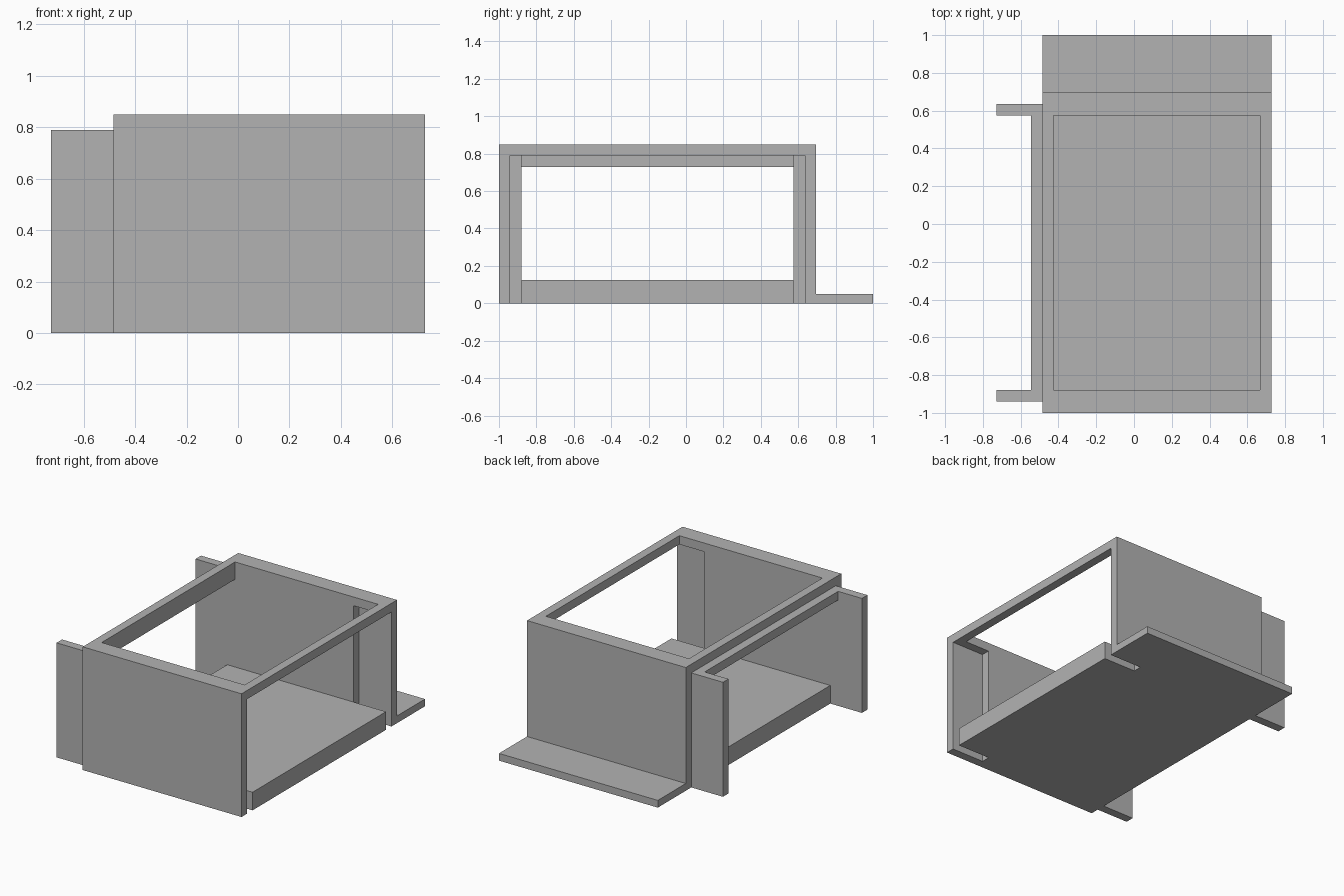
import bpy
import bmesh

if "Cube" in bpy.data.objects:
    bpy.data.objects.remove(bpy.data.objects["Cube"], do_unlink=True)

grey = bpy.data.materials.new("plain grey")
grey.use_nodes = True
colour = (0.45, 0.45, 0.45, 1)
grey.diffuse_color = colour
grey.node_tree.nodes["Principled BSDF"].inputs["Base Color"].default_value = colour

# Shared levels: end faces, wall faces, groove faces
LEFT, RIGHT = 0.727, -0.485
FRONT, BACK = -1.0, 0.695
PLY = 0.06
HEIGHT, LEDGE = 0.85, 0.79
IN_FRONT, IN_BACK = FRONT + 2 * PLY, BACK - 2 * PLY


def extrude_x(name, profile, x0, x1):
    """Extrude a closed (y, z) profile along x."""
    bm = bmesh.new()
    face = bm.faces.new([bm.verts.new((x0, y, z)) for y, z in profile])
    moved = bmesh.ops.extrude_face_region(bm, geom=[face])["geom"]
    verts = [v for v in moved if isinstance(v, bmesh.types.BMVert)]
    bmesh.ops.translate(bm, verts=verts, vec=(x1 - x0, 0, 0))
    bmesh.ops.recalc_face_normals(bm, faces=bm.faces)
    mesh = bpy.data.meshes.new(name)
    bm.to_mesh(mesh)
    bm.free()
    mesh.materials.append(grey)
    obj = bpy.data.objects.new(name, mesh)
    bpy.context.collection.objects.link(obj)
    return obj


def box(name, x0, x1, y0, y1, z0, z1):
    return extrude_x(name, [(y0, z0), (y1, z0), (y1, z1), (y0, z1)], x0, x1)


def combine(target, tool, operation):
    tool.hide_render = True
    mod = target.modifiers.new(tool.name, "BOOLEAN")
    mod.operation, mod.solver, mod.object = operation, "EXACT", tool
    bpy.context.view_layer.objects.active = target
    bpy.ops.object.modifier_apply(modifier=mod.name)
    bpy.data.objects.remove(tool, do_unlink=True)


# Housing block with the low rear flange
housing = extrude_x("housing", [(FRONT, 0), (1, 0), (1, 0.05), (BACK, 0.05),
                                (BACK, HEIGHT), (FRONT, HEIGHT)], RIGHT, LEFT)

# Tongue on the right end: two side tabs and a short top strip
for y in (FRONT + PLY, IN_BACK):
    combine(housing, box("side_tab", -0.727, RIGHT + 0.1, y, y + PLY, 0, LEDGE), "UNION")
combine(housing, box("top_strip", RIGHT - PLY, RIGHT + 0.1, IN_FRONT - 0.03, IN_BACK + 0.03,
                     LEDGE - PLY, LEDGE), "UNION")

# Passage through both ends, and the opening in the top
combine(housing, box("passage", -1, 1, IN_FRONT, IN_BACK, 0.125, LEDGE - PLY), "DIFFERENCE")
combine(housing, box("top_opening", RIGHT + PLY, LEFT - PLY, IN_FRONT, IN_BACK, 0.3, 1),
        "DIFFERENCE")

# Matching groove in the left end
for y in (FRONT + PLY, IN_BACK):
    combine(housing, box("side_groove", 0.48, 1, y, y + PLY, -0.1, LEDGE), "DIFFERENCE")
combine(housing, box("top_groove", LEFT - 2 * PLY, 1, IN_FRONT - 0.03, IN_BACK + 0.03,
                     0.5, LEDGE), "DIFFERENCE")
